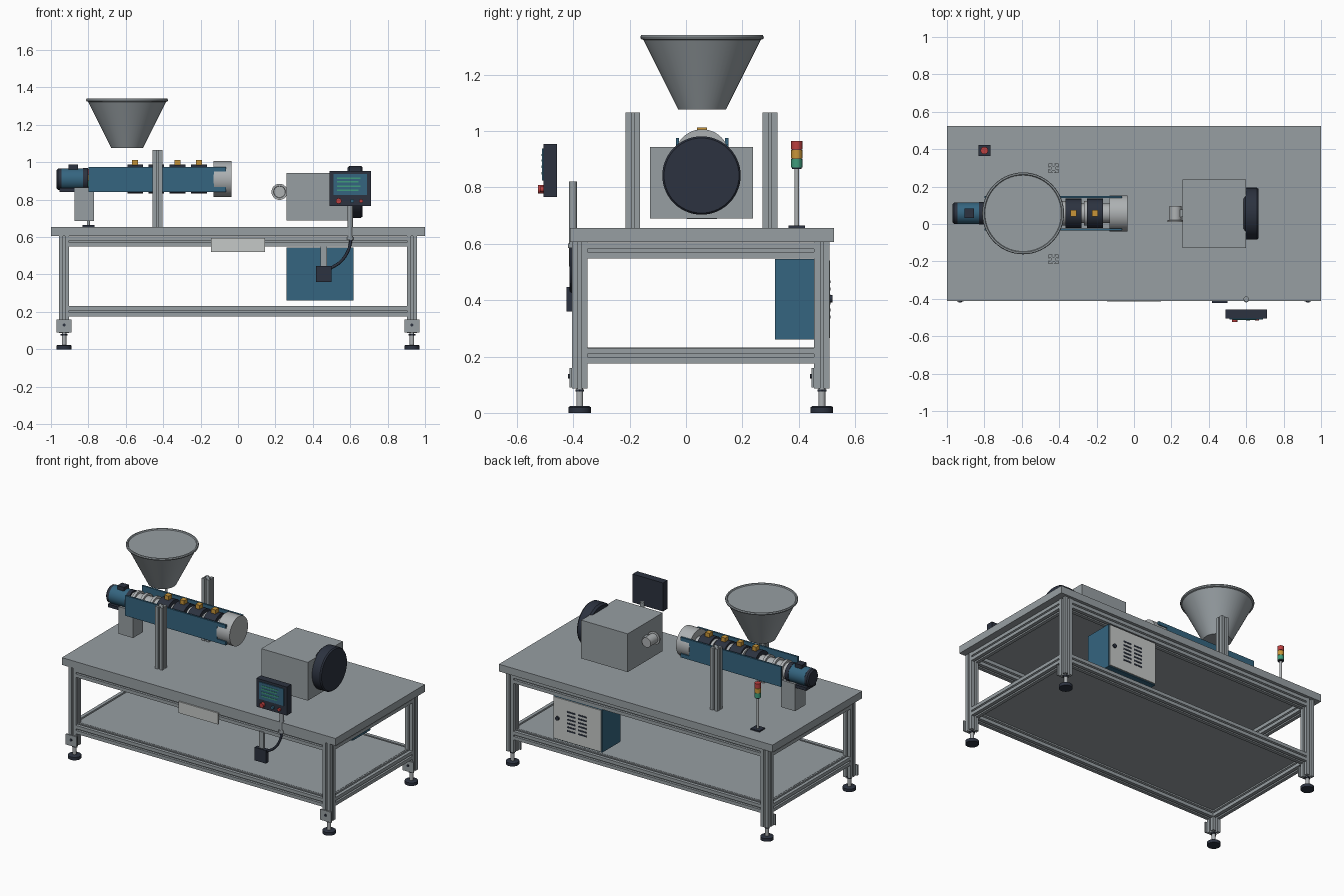
import bpy, bmesh, math
from mathutils import Vector, Matrix

if "Cube" in bpy.data.objects:
    bpy.data.objects.remove(bpy.data.objects["Cube"])


def material(name, rgb):
    m = bpy.data.materials.new(name)
    m.diffuse_color = (*rgb, 1)
    m.use_nodes = True
    m.node_tree.nodes["Principled BSDF"].inputs["Base Color"].default_value = m.diffuse_color
    return m


GREY = material("grey metal", (0.31, 0.345, 0.365))
STEEL = material("bright steel", (0.42, 0.44, 0.45))
LIGHT = material("light panel", (0.56, 0.58, 0.57))
TEAL = material("teal paint", (0.035, 0.13, 0.215))
BLACK = material("dark plastic", (0.025, 0.032, 0.05))
AMBER = material("amber", (0.58, 0.30, 0.04))
RED = material("red", (0.50, 0.05, 0.05))
GREEN = material("green", (0.05, 0.33, 0.20))

# rotation taking local z to the chosen axis
AXES = {'x': Matrix(((0, 0, 1), (1, 0, 0), (0, 1, 0))).to_4x4(),
        'y': Matrix(((0, 1, 0), (0, 0, 1), (1, 0, 0))).to_4x4(),
        'z': Matrix.Identity(4)}


def finish(bm, name, mat, smooth=False):
    bmesh.ops.recalc_face_normals(bm, faces=bm.faces)
    me = bpy.data.meshes.new(name)
    bm.to_mesh(me)
    bm.free()
    me.materials.append(mat)
    ob = bpy.data.objects.new(name, me)
    bpy.context.collection.objects.link(ob)
    if smooth:
        bpy.ops.object.select_all(action='DESELECT')
        ob.select_set(True)
        bpy.context.view_layer.objects.active = ob
        bpy.ops.object.shade_smooth_by_angle(angle=math.radians(35))
    return ob


def box(name, mat, x, y, z):
    """Box from (min, max) pairs."""
    bm = bmesh.new()
    bmesh.ops.create_cube(bm, size=1)
    for v in bm.verts:
        v.co = Vector([(a + b) / 2 + c * (b - a) for (a, b), c in zip((x, y, z), v.co)])
    return finish(bm, name, mat)


def lathe(name, mat, base, axis, profile, seg=40):
    """Solid of revolution; profile is (radius, distance along axis), ends capped."""
    bm = bmesh.new()
    M = Matrix.Translation(base) @ AXES[axis]
    rings = [[bm.verts.new(M @ Vector((r * math.cos(2 * math.pi * i / seg),
                                       r * math.sin(2 * math.pi * i / seg), h)))
              for i in range(seg)] for r, h in profile]
    for a, b in zip(rings, rings[1:]):
        for i in range(seg):
            j = (i + 1) % seg
            bm.faces.new((a[i], a[j], b[j], b[i]))
    bm.faces.new(rings[0])
    bm.faces.new(rings[-1])
    return finish(bm, name, mat, True)


def cyl(name, mat, base, axis, r, length, seg=32):
    return lathe(name, mat, base, axis, [(r, 0), (r, length)], seg)


def prism(name, mat, pts, axis, base, length):
    """Flat outline extruded along an axis."""
    bm = bmesh.new()
    M = Matrix.Translation(base) @ AXES[axis]
    a = [bm.verts.new(M @ Vector((u, v, 0))) for u, v in pts]
    b = [bm.verts.new(M @ Vector((u, v, length))) for u, v in pts]
    bm.faces.new(a)
    bm.faces.new(b)
    for i in range(len(a)):
        j = (i + 1) % len(a)
        bm.faces.new((a[i], a[j], b[j], b[i]))
    return finish(bm, name, mat)


def slotted_bar(name, base, axis, length, s=0.055):
    """Square aluminium bar with an undercut slot along every side."""
    h, w, u = s / 2, s * 0.1, s * 0.2
    side = [(h, -h), (h, -w), (h * .8, -w), (h * .8, -u), (h * .5, -w),
            (h * .5, w), (h * .8, u), (h * .8, w), (h, w)]
    pts = []
    for k in range(4):
        c, n = ((1, 0), (0, 1), (-1, 0), (0, -1))[k]
        pts += [(x * c - y * n, x * n + y * c) for x, y in side]
    return prism(name, GREY, pts, axis, base, length)


# Table frame
box("table_top", GREY, (-1, 1), (-0.411, 0.525), (0.607, 0.655))
for x in (-0.93, 0.93):
    for y in (-0.377, 0.482):
        slotted_bar("leg", (x, y, 0.087), 'z', 0.52)
        lathe("foot", BLACK, (x, y, 0), 'z', [(0.04, 0), (0.04, 0.02), (0.034, 0.024)])
        cyl("foot_stem", STEEL, (x, y, 0.022), 'z', 0.012, 0.066, 16)
        cyl("foot_nut", BLACK, (x, y, 0.075), 'z', 0.018, 0.008, 6)
        box("leg_bracket", GREY, (x - 0.04, x + 0.04), (y - 0.036, y - 0.0275), (0.09, 0.16))
        cyl("bracket_bolt", BLACK, (x, y - 0.042, 0.13), 'y', 0.008, 0.008, 12)
    for z in (0.203, 0.576):
        slotted_bar("end_rail", (x, -0.35, z), 'y', 0.805)
for y in (-0.377, 0.482):
    for z in (0.203, 0.576):
        slotted_bar("long_rail", (-0.9025, y, z), 'x', 1.805)
box("lower_shelf", GREY, (-0.915, 0.915), (-0.36, 0.465), (0.218, 0.232))
box("name_plate", LIGHT, (-0.145, 0.145), (-0.415, -0.406), (0.52, 0.595))

# Hopper on two uprights
CY, CZ = 0.057, 0.91
for y in (-0.189, 0.298):
    slotted_bar("hopper_upright", (-0.43, y, 0.655), 'z', 0.41, 0.052)
lathe("hopper", GREY, (-0.593, CY, 1.077), 'z',
      [(0.085, 0), (0.208, 0.246), (0.217, 0.249), (0.219, 0.256),
       (0.216, 0.263), (0.208, 0.263), (0.204, 0.257)], 56)

# Extruder barrel, heater bands and end cap
cyl("barrel", STEEL, (-0.80, CY, CZ), 'x', 0.052, 0.70)
for x in (-0.78, -0.72, -0.65, -0.49, -0.385, -0.268):
    cyl("barrel_flange", STEEL, (x, CY, CZ), 'x', 0.066, 0.018)
for x in (-0.55, -0.437, -0.323, -0.208):
    cyl("heater_band", BLACK, (x - 0.042, CY, CZ), 'x', 0.078, 0.084)
    box("band_terminal", AMBER, (x - 0.016, x + 0.016), (CY - 0.018, CY + 0.018), (0.975, 1.013))
cyl("barrel_end_cap", STEEL, (-0.13, CY, CZ), 'x', 0.096, 0.096, 48)
# forked side guards: outline as (z, x)
fork = [(0.842, -0.80), (0.842, -0.065), (0.867, -0.065), (0.867, -0.128),
        (0.952, -0.128), (0.952, -0.065), (0.975, -0.065), (0.975, -0.80)]
for y in (CY - 0.093, CY + 0.081):
    prism("side_guard", TEAL, fork, 'y', (0, y, 0), 0.012)

# Drive motor and its mount
cyl("motor_body", TEAL, (-0.945, CY, CZ), 'x', 0.058, 0.12)
lathe("motor_fan_cover", BLACK, (-0.97, CY, CZ), 'x', [(0.048, 0), (0.057, 0.008), (0.057, 0.027)])
cyl("motor_flange", BLACK, (-0.828, CY, CZ), 'x', 0.06, 0.026)
box("motor_terminal_box", BLACK, (-0.905, -0.855), (CY - 0.025, CY + 0.025), (0.955, 0.987))
box("motor_base", BLACK, (-0.955, -0.80), (CY - 0.052, CY + 0.052), (0.842, 0.862))
box("motor_mount", GREY, (-0.875, -0.77), (CY - 0.053, CY + 0.053), (0.687, 0.866))

# Signal tower
tx, ty = -0.80, 0.393
box("tower_base", BLACK, (tx - 0.032, tx + 0.032), (ty - 0.029, ty + 0.029), (0.655, 0.664))
cyl("tower_pole", STEEL, (tx, ty, 0.66), 'z', 0.008, 0.21, 16)
for z, mat, colour in ((0.87, GREEN, "green"), (0.902, AMBER, "amber"), (0.934, RED, "red")):
    cyl("tower_lamp_" + colour, mat, (tx, ty, z), 'z', 0.02, 0.03, 24)
for z in (0.865, 0.90, 0.932):
    cyl("tower_collar", BLACK, (tx, ty, z), 'z', 0.017, 0.006, 24)

# Cutter head with flywheel cover and outlet
box("cutter_housing", GREY, (0.26, 0.60), (-0.128, 0.237), (0.69, 0.943))
lathe("flywheel_cover", BLACK, (0.585, CY - 0.002, 0.842), 'x',
      [(0.128, 0), (0.139, 0.012), (0.139, 0.072), (0.133, 0.08)], 56)
cyl("outlet_pipe", STEEL, (0.222, CY - 0.037, 0.842), 'y', 0.032, 0.077)
lathe("outlet_rim", STEEL, (0.222, 0.012, 0.842), 'y',
      [(0.03, 0.006), (0.032, 0), (0.043, 0), (0.043, 0.008), (0.03, 0.01)])
box("outlet_neck", GREY, (0.235, 0.262), (CY - 0.02, CY + 0.02), (0.822, 0.862))

# Control panel
box("control_panel", BLACK, (0.488, 0.71), (-0.505, -0.457), (0.765, 0.953))
box("screen", TEAL, (0.51, 0.69), (-0.511, -0.504), (0.825, 0.937))
for i, z in enumerate((0.915, 0.895, 0.873, 0.85)):
    box("screen_line", GREEN, (0.53, 0.655 - 0.012 * (i % 2)), (-0.513, -0.51), (z - 0.004, z + 0.004))
for x, mat, r, d in ((0.538, RED, 0.015, 0.02), (0.61, TEAL, 0.01, 0.012), (0.658, RED, 0.01, 0.012)):
    cyl("panel_button", mat, (x, -0.505 - d, 0.793), 'y', r, d + 0.004, 20)
cyl("panel_post", GREY, (0.60, -0.401, 0.585), 'z', 0.014, 0.235, 20)
cyl("post_clamp", GREY, (0.60, -0.401, 0.585), 'z', 0.018, 0.016, 20)

# Foot switch box, bracket and cable
box("switch_box", BLACK, (0.417, 0.50), (-0.423, -0.395), (0.36, 0.446))
box("switch_bracket", GREY, (0.442, 0.475), (-0.412, -0.398), (0.44, 0.555))
cu = bpy.data.curves.new("cable", 'CURVE')
cu.dimensions = '3D'
cu.bevel_depth, cu.bevel_resolution, cu.resolution_u = 0.008, 2, 8
sp = cu.splines.new('BEZIER')
path = [(0.605, 0.59), (0.59, 0.53), (0.55, 0.47), (0.49, 0.43)]
sp.bezier_points.add(len(path) - 1)
for p, (x, z) in zip(sp.bezier_points, path):
    p.co = (x, -0.405, z)
    p.handle_left_type = p.handle_right_type = 'AUTO'
cu.materials.append(BLACK)
cable = bpy.data.objects.new("cable", cu)
bpy.context.collection.objects.link(cable)
bpy.ops.object.select_all(action='DESELECT')
cable.select_set(True)
bpy.context.view_layer.objects.active = cable
bpy.ops.object.convert(target='MESH')

# Electrical cabinet with vented door
box("cabinet", TEAL, (0.26, 0.617), (0.315, 0.503), (0.26, 0.545))
box("cabinet_door", LIGHT, (0.265, 0.612), (0.50, 0.511), (0.266, 0.54))
for row in range(6):
    for col in range(2):
        x, z = 0.37 + 0.08 * col, 0.335 + 0.025 * row
        box("vent_slot", BLACK, (x, x + 0.06), (0.51, 0.513), (z, z + 0.01))
cyl("door_latch", BLACK, (0.58, 0.51, 0.405), 'y', 0.013, 0.01, 20)
